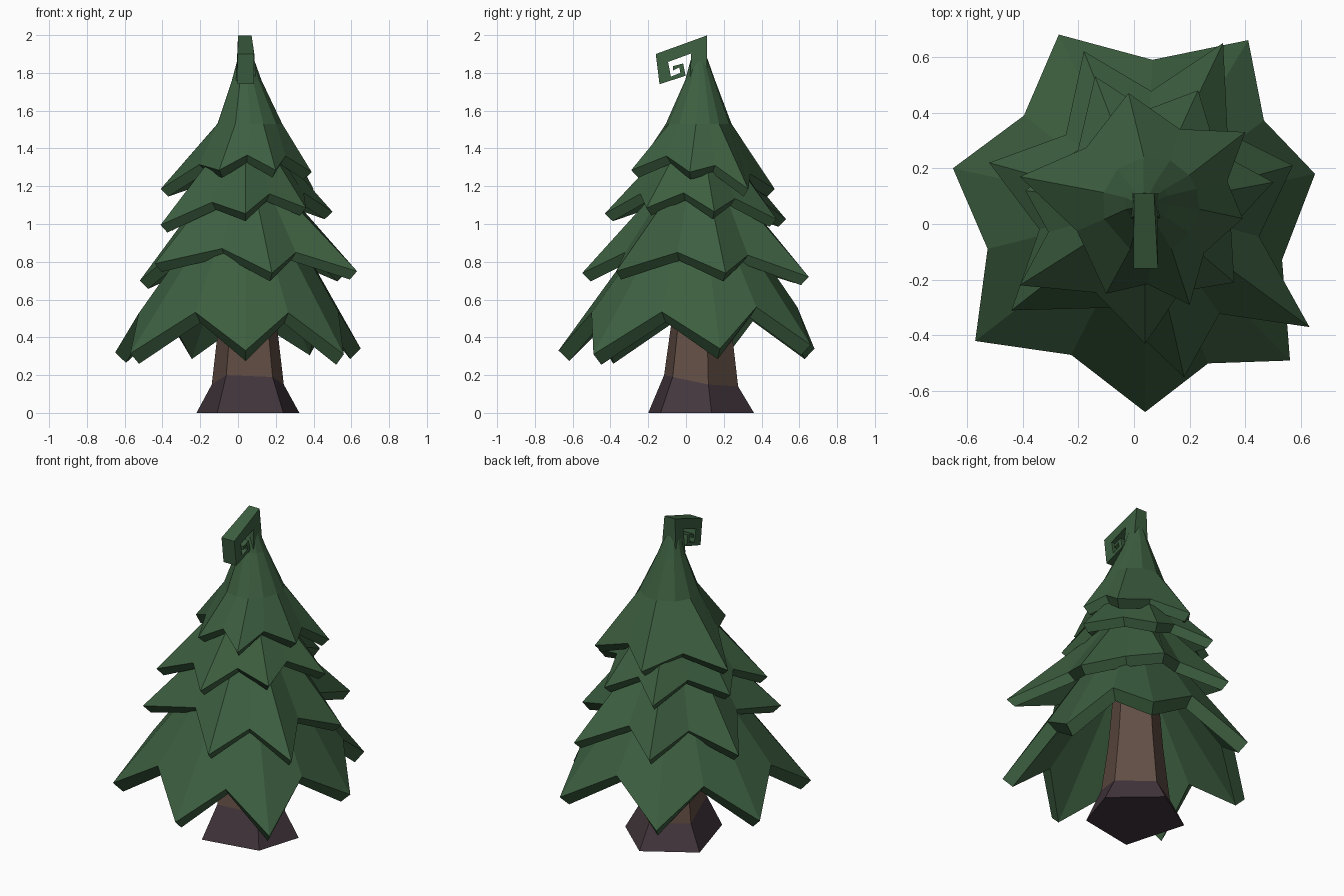
import bpy, bmesh, math
from mathutils import Vector

if "Cube" in bpy.data.objects:
    bpy.data.objects.remove(bpy.data.objects["Cube"])


def material(name, rgb):
    m = bpy.data.materials.new(name)
    m.diffuse_color = (*rgb, 1)
    m.use_nodes = True
    m.node_tree.nodes["Principled BSDF"].inputs["Base Color"].default_value = m.diffuse_color
    return m


GREEN = material("pine green", (0.046, 0.114, 0.051))
BROWN = material("bark brown", (0.122, 0.076, 0.058))
DARK = material("dark root", (0.055, 0.037, 0.046))


def finish(name, bm, mats):
    bmesh.ops.recalc_face_normals(bm, faces=bm.faces)
    me = bpy.data.meshes.new(name)
    bm.to_mesh(me)
    bm.free()
    for m in mats:
        me.materials.append(m)
    ob = bpy.data.objects.new(name, me)
    bpy.context.collection.objects.link(ob)
    return ob


def loft(name, rings, mats, rule=None):
    """Skin a list of equal-length rings and cap both ends."""
    bm = bmesh.new()
    vs = [[bm.verts.new(p) for p in r] for r in rings]
    n = len(rings[0])
    for k in range(len(vs) - 1):
        for i in range(n):
            j = (i + 1) % n
            f = bm.faces.new((vs[k][i], vs[k][j], vs[k + 1][j], vs[k + 1][i]))
            f.material_index = rule(k) if rule else 0
    bm.faces.new(vs[0][::-1])
    bm.faces.new(vs[-1])
    return finish(name, bm, mats)


def tier(name, tips, rise, shrink, tops, thick, drop):
    """Zigzag skirt of branches: inner skin, thick rim, outer skin."""
    c = Vector((0.04, 0.05, 0))
    rim = []
    for i, t in enumerate(tips):
        a, b = Vector(t), Vector(tips[(i + 1) % len(tips)])
        a.z -= drop
        b.z -= drop
        v = (a + b) / 2
        valley = c + (v - c) * shrink
        valley.z = v.z + rise
        rim += [a, valley]
    dirs = [Vector((p.x - c.x, p.y - c.y, 0)).normalized() for p in rim]
    inner = [p - d * thick - Vector((0, 0, thick * 0.95)) for p, d in zip(rim, dirs)]

    def ring(r, z, cx, cy):
        return [Vector((cx, cy, z)) + d * r for d in dirs]
    r0, z0, x0, y0 = tops[0]
    rings = [ring(r0 * 0.75, z0 - 0.07, x0, y0), inner, rim] + [ring(*t) for t in tops]
    loft(name, rings, [GREEN])


# Four layers of branches
tier("branches_bottom",
     [(0.04, -0.675, 0.35), (0.56, -0.49, 0.33), (0.65, 0.18, 0.36), (0.41, 0.66, 0.38),
      (-0.27, 0.68, 0.36), (-0.65, 0.20, 0.34), (-0.57, -0.42, 0.335)],
     0.21, 0.87, [(0.26, 0.97, 0.04, 0.05)], 0.058, 0.02)
tier("branches_lower",
     [(0.18, -0.55, 0.77), (0.63, -0.37, 0.78), (0.57, 0.21, 0.77), (0.32, 0.65, 0.75),
      (-0.18, 0.62, 0.76), (-0.52, 0.22, 0.73), (-0.44, -0.31, 0.82)],
     0.105, 0.73, [(0.18, 1.22, 0.04, 0.06)], 0.046, 0.03)
tier("branches_upper",
     [(0.04, -0.43, 1.09), (0.36, -0.21, 1.12), (0.50, 0.15, 1.10), (0.23, 0.48, 1.06),
      (-0.14, 0.53, 1.06), (-0.39, 0.12, 1.04), (-0.41, -0.22, 1.03)],
     0.09, 0.79, [(0.14, 1.43, 0.04, 0.06)], 0.042, 0.035)
tier("branches_top",
     [(0.20, -0.29, 1.32), (0.39, 0.02, 1.31), (0.40, 0.33, 1.22), (-0.02, 0.47, 1.22),
      (-0.41, 0.17, 1.22), (-0.10, -0.25, 1.32)],
     0.08, 0.83, [(0.175, 1.53, 0.06, 0.068), (0.08, 1.76, 0.045, 0.075),
                  (0.042, 1.88, 0.04, 0.07)], 0.042, 0.035)

# Curled tip: outer and inner edge (y, z) pairs, swept at constant width
curl = [((0.11, 1.76), (0.02, 1.76)), ((0.11, 1.998), (0.028, 1.903)),
        ((-0.16, 1.90), (-0.095, 1.858)), ((-0.14, 1.74), (-0.08, 1.78)),
        ((-0.002, 1.785), (-0.03, 1.80)), ((-0.015, 1.85), (-0.035, 1.83)),
        ((-0.07, 1.835), (-0.07, 1.812))]
rings = []
for i, (o, n) in enumerate(curl):
    w = 0.044 if i else 0.052
    rings.append([(0.042 - w, *o), (0.042 + w, *o), (0.042 + w, *n), (0.042 - w, *n)])
rings[1][0], rings[1][1] = (0.0, *curl[1][0]), (0.072, *curl[1][0])
loft("curled_tip", rings, [GREEN])

# Five-sided trunk with a dark flared foot
foot = [(-0.11, -0.20), (0.24, -0.135), (0.325, 0.135), (0.07, 0.36), (-0.22, 0.18)]
kink = [0.20, 0.19, 0.15, 0.14, 0.15]


def trunk_ring(s, zs):
    return [(0.05 + (x - 0.05) * s, 0.08 + (y - 0.08) * s, z) for (x, y), z in zip(foot, zs)]


loft("trunk",
     [trunk_ring(1, [0] * 5), trunk_ring(0.70, kink),
      trunk_ring(0.56, [0.48] * 5), trunk_ring(0.45, [0.85] * 5)],
     [DARK, BROWN], lambda k: 0 if k == 0 else 1)
